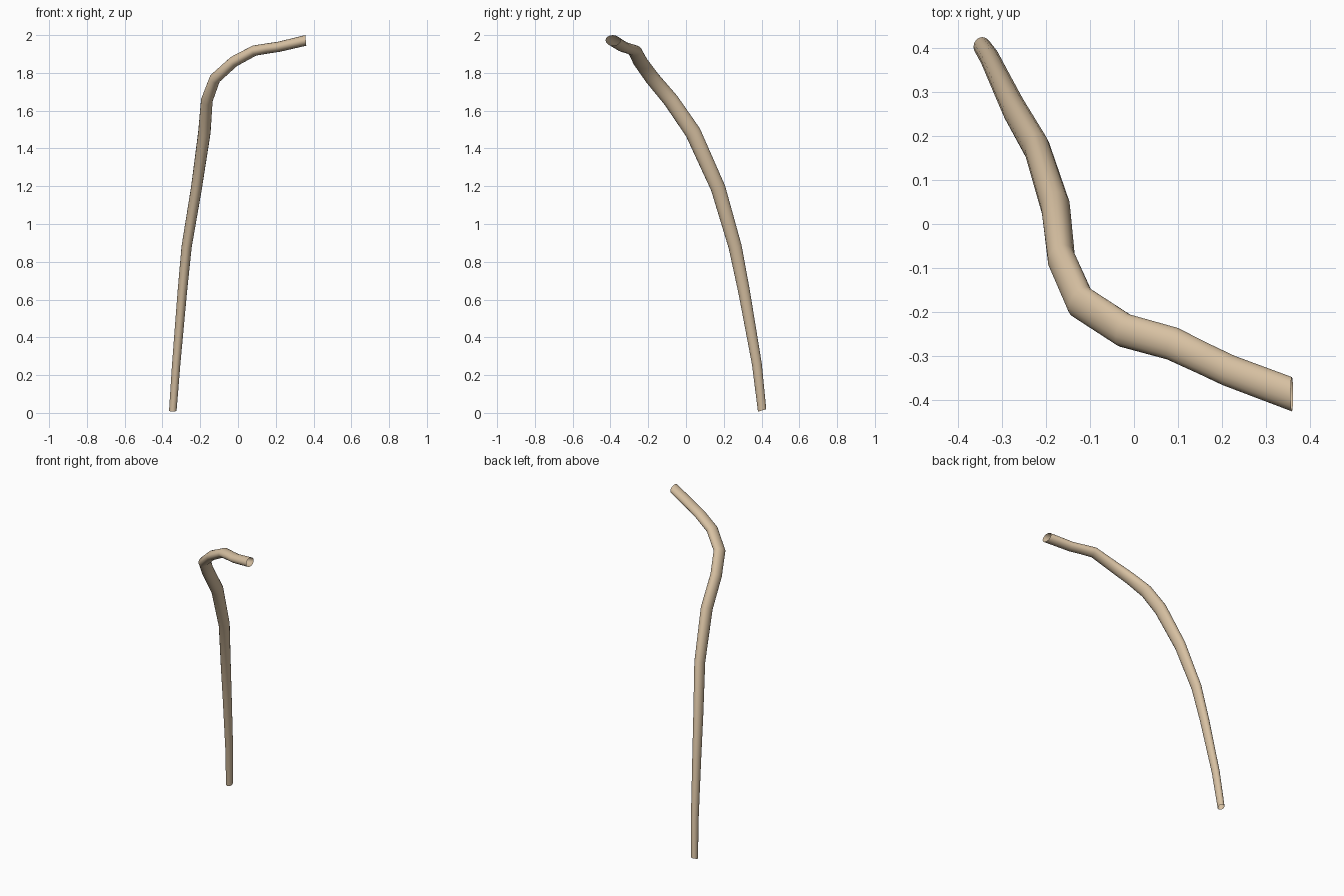
import bpy, bmesh, math
from mathutils import Vector

if "Cube" in bpy.data.objects:
    bpy.data.objects.remove(bpy.data.objects["Cube"])

SIDES = 16

# Centre line of the bent tube: x, y, z, half width (along y), half thickness
PATH = [
    (-0.345, 0.403, 0.013, 0.023, 0.020),
    (-0.327, 0.375, 0.26, 0.026, 0.022),
    (-0.295, 0.308, 0.64, 0.031, 0.025),
    (-0.272, 0.260, 0.88, 0.035, 0.027),
    (-0.220, 0.170, 1.19, 0.039, 0.029),
    (-0.178, 0.037, 1.485, 0.042, 0.033),
    (-0.165, -0.080, 1.655, 0.041, 0.031),
    (-0.122, -0.177, 1.77, 0.040, 0.030),
    (-0.022, -0.242, 1.86, 0.039, 0.029),
    (0.087, -0.272, 1.918, 0.038, 0.028),
    (0.160, -0.307, 1.930, 0.036, 0.027),
    (0.215, -0.333, 1.938, 0.036, 0.027),
    (0.359, -0.387, 1.972, 0.039, 0.028),
]
centres = [Vector(p[:3]) for p in PATH]


def tangent(i):
    """Ring normal: bisector inside the path, set cut angles at the ends."""
    if i == 0:
        return Vector((0, -0.3, 0.95)).normalized()
    if i == len(PATH) - 1:
        return Vector((1, 0, 0.1)).normalized()
    a = (centres[i] - centres[i - 1]).normalized()
    b = (centres[i + 1] - centres[i]).normalized()
    return (a + b).normalized()


# Open, oval, tapered tube
bm = bmesh.new()
rings = []
for i, (c, p) in enumerate(zip(centres, PATH)):
    t = tangent(i)
    wide = Vector((0, 1, 0))
    wide = (wide - t * wide.dot(t)).normalized()
    thin = t.cross(wide)
    ring = []
    for k in range(SIDES):
        a = 2 * math.pi * k / SIDES
        ring.append(bm.verts.new(c + wide * p[3] * math.cos(a) + thin * p[4] * math.sin(a)))
    rings.append(ring)
for lo, hi in zip(rings, rings[1:]):
    for k in range(SIDES):
        n = (k + 1) % SIDES
        bm.faces.new((lo[k], lo[n], hi[n], hi[k])).smooth = True

mesh = bpy.data.meshes.new("bent_tube")
bm.to_mesh(mesh)
bm.free()
tube = bpy.data.objects.new("bent_tube", mesh)
bpy.context.collection.objects.link(tube)

# Tan colour
tan = bpy.data.materials.new("tan")
tan.diffuse_color = (0.68, 0.53, 0.36, 1)
tan.use_nodes = True
tan.node_tree.nodes["Principled BSDF"].inputs["Base Color"].default_value = tan.diffuse_color
mesh.materials.append(tan)
